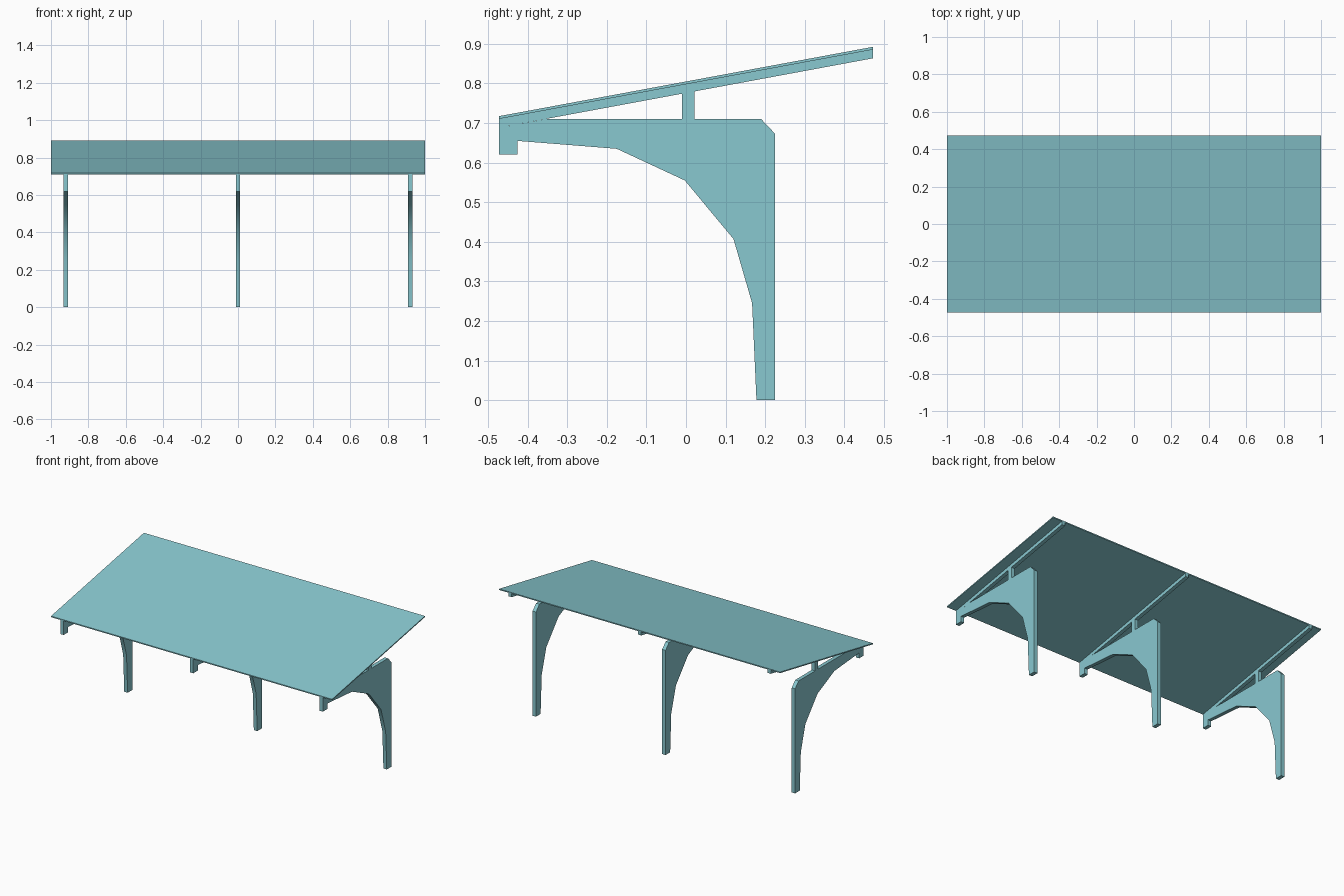
import bpy
import bmesh
import math

cube = bpy.data.objects.get("Cube")
if cube:
    bpy.data.objects.remove(cube, do_unlink=True)

# Single pale teal paint
COLOUR = (0.25, 0.58, 0.63, 1.0)
paint = bpy.data.materials.new("pale_teal")
paint.use_nodes = True
paint.diffuse_color = COLOUR
paint.node_tree.nodes["Principled BSDF"].inputs["Base Color"].default_value = COLOUR

DEPTH = 0.472      # half depth of the roof
SLOPE = 0.1854
RAFTER = 0.022     # vertical thickness of a rafter
SHEET = 0.007      # vertical thickness of the roof sheet
RIB_WIDTH = 0.024


def slope_z(y, offset=0.0):
    """Height of the roof underside at y, plus an offset."""
    return 0.7105 + SLOPE * (y + DEPTH) + offset


def extrude_profile(name, profile, x, width):
    """Extrude a (y, z) outline along x, centred on x."""
    bm = bmesh.new()
    face = bm.faces.new([bm.verts.new((x - width / 2, y, z)) for y, z in profile])
    result = bmesh.ops.extrude_face_region(bm, geom=[face])
    moved = [v for v in result["geom"] if isinstance(v, bmesh.types.BMVert)]
    bmesh.ops.translate(bm, verts=moved, vec=(width, 0, 0))
    bmesh.ops.recalc_face_normals(bm, faces=bm.faces)
    mesh = bpy.data.meshes.new(name)
    bm.to_mesh(mesh)
    bm.free()
    mesh.materials.append(paint)
    obj = bpy.data.objects.new(name, mesh)
    bpy.context.collection.objects.link(obj)
    bpy.ops.object.select_all(action="DESELECT")
    obj.select_set(True)
    bpy.context.view_layer.objects.active = obj
    bpy.ops.object.shade_smooth_by_angle(angle=math.radians(30))
    return obj


def sloped_band(low, high):
    """Outline of a full-depth band parallel to the roof."""
    return [(-DEPTH, slope_z(-DEPTH, low)), (DEPTH, slope_z(DEPTH, low)),
            (DEPTH, slope_z(DEPTH, high)), (-DEPTH, slope_z(-DEPTH, high))]


# Roof sheet
extrude_profile("roof_sheet", sloped_band(0, SHEET), 0, 2.0)

# Arched frame: leg, curved underside, front hook, top that meets the rafter
FRAME = [(-DEPTH, 0.62), (-0.426, 0.62), (-0.426, 0.655), (-0.175, 0.635),
         (-0.003, 0.555), (0.12, 0.407), (0.167, 0.245), (0.178, 0),
         (0.225, 0), (0.225, 0.673), (0.19, 0.71), (-0.355, 0.71),
         (-DEPTH, slope_z(-DEPTH, -RAFTER))]

# Short strut between frame and rafter
STRUT = [(-0.01, 0.71), (0.022, 0.71),
         (0.022, slope_z(0.022, -RAFTER)), (-0.01, slope_z(-0.01, -RAFTER))]

for side, x in (("right", -0.922), ("middle", 0.0), ("left", 0.922)):
    extrude_profile(side + "_arched_frame", FRAME, x, RIB_WIDTH)
    extrude_profile(side + "_rafter", sloped_band(-RAFTER, 0), x, RIB_WIDTH)
    extrude_profile(side + "_strut", STRUT, x, RIB_WIDTH)
